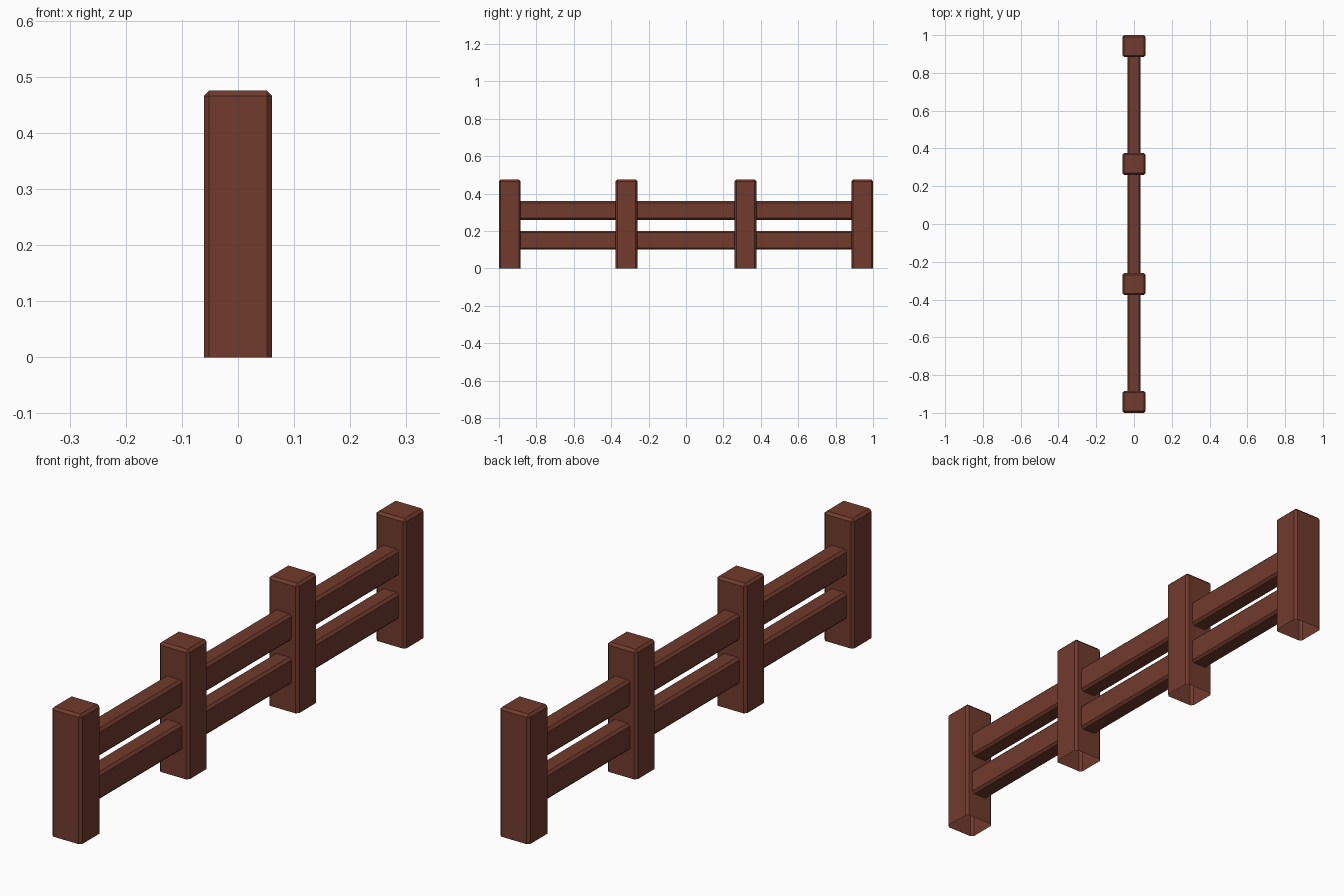
import bpy, bmesh
from mathutils import Vector

if "Cube" in bpy.data.objects:
    bpy.data.objects.remove(bpy.data.objects["Cube"])

wood = bpy.data.materials.new("brown_wood")
wood.diffuse_color = (0.165, 0.043, 0.026, 1)
wood.use_nodes = True
wood.node_tree.nodes["Principled BSDF"].inputs["Base Color"].default_value = wood.diffuse_color


def chamfered_box(name, lo, hi, chamfer, open_normals):
    """Box with chamfered edges, left open on the sides listed."""
    lo, hi = Vector(lo), Vector(hi)
    bm = bmesh.new()
    bmesh.ops.create_cube(bm, size=1)
    for v in bm.verts:
        v.co = Vector((v.co[i] * (hi[i] - lo[i]) for i in range(3)))
    bm.normal_update()
    gone = [f for f in bm.faces
            if any(f.normal.dot(Vector(n)) > 0.9 for n in open_normals)]
    bmesh.ops.delete(bm, geom=gone, context='FACES')
    edges = [e for e in bm.edges if len(e.link_faces) == 2]
    bmesh.ops.bevel(bm, geom=edges, offset=chamfer, segments=1,
                    affect='EDGES', profile=0.5)
    mesh = bpy.data.meshes.new(name)
    bm.to_mesh(mesh)
    bm.free()
    mesh.materials.append(wood)
    ob = bpy.data.objects.new(name, mesh)
    ob.location = (lo + hi) / 2
    bpy.context.collection.objects.link(ob)


# Posts, open underneath
half_x, half_y = 0.061, 0.058
centres = [-0.942, -0.318, 0.318, 0.942]
for i, y in enumerate(centres):
    chamfered_box(f"post_{i + 1}", (-half_x, y - half_y, 0),
                  (half_x, y + half_y, 0.475), 0.009, [(0, 0, -1)])

# Two rails between each pair of posts, open where they meet the posts
for i, (a, b) in enumerate(zip(centres, centres[1:])):
    for label, z in (("lower", 0.10), ("upper", 0.26)):
        chamfered_box(f"{label}_rail_{i + 1}", (-0.035, a + half_y, z),
                      (0.035, b - half_y, z + 0.10), 0.009,
                      [(0, 1, 0), (0, -1, 0)])
